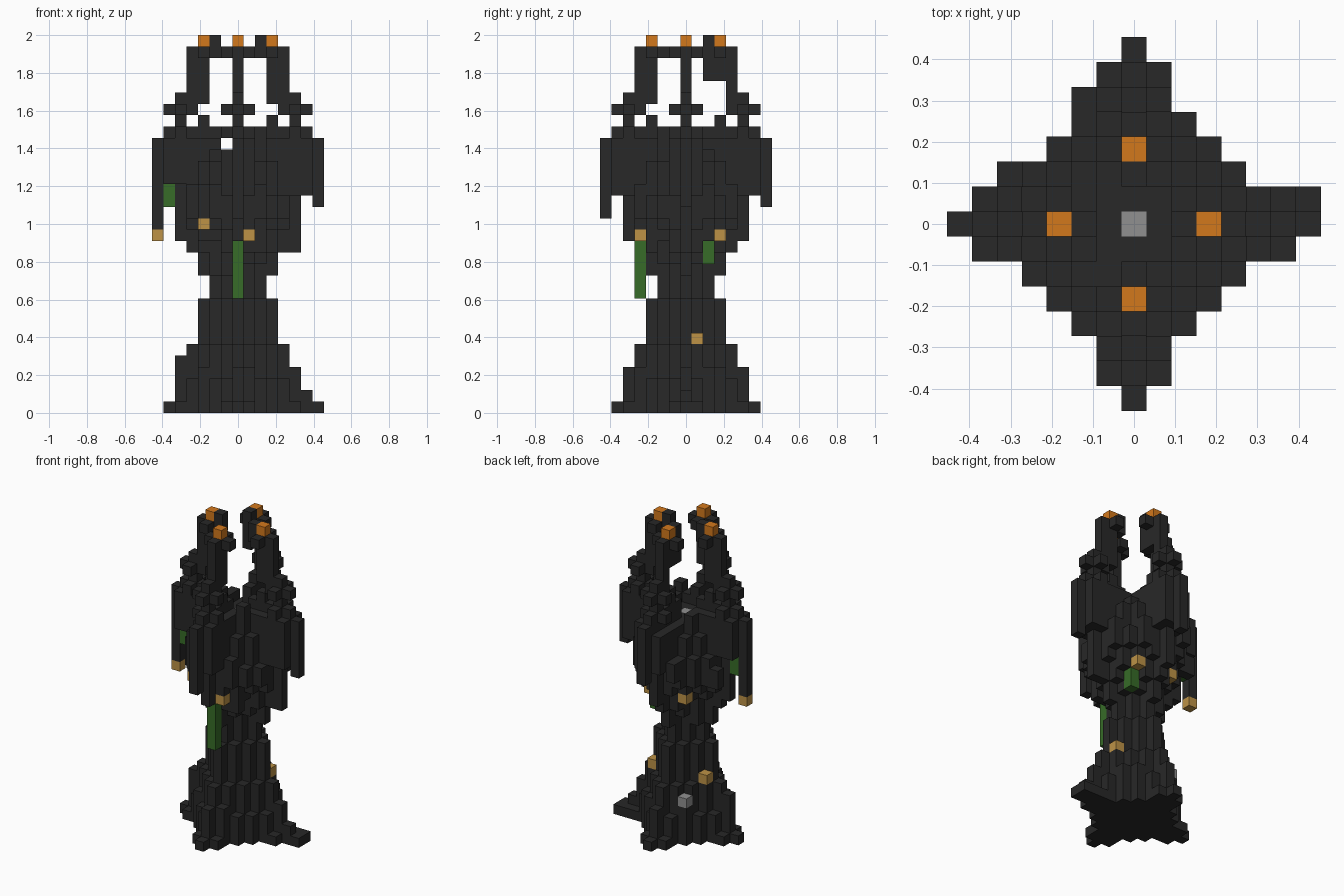
import bpy, bmesh, random
from mathutils import Vector

random.seed(4)
V = 2 / 33  # block size: the tower is 33 blocks tall

if "Cube" in bpy.data.objects:
    bpy.data.objects.remove(bpy.data.objects["Cube"])


def material(name, rgb):
    m = bpy.data.materials.new(name)
    m.use_nodes = True
    m.diffuse_color = (*rgb, 1)
    bsdf = next(n for n in m.node_tree.nodes if n.type == 'BSDF_PRINCIPLED')
    bsdf.inputs["Base Color"].default_value = (*rgb, 1)
    bsdf.inputs["Roughness"].default_value = 0.9
    return m


DARK = material("dark stone", (0.021, 0.021, 0.021))
GREEN = material("moss green", (0.038, 0.15, 0.021))
TAN = material("tan lamp", (0.51, 0.29, 0.062))
ORANGE = material("orange flame", (0.65, 0.19, 0.012))
GREY = material("grey stone", (0.28, 0.28, 0.28))

cells = {}  # (x, y, layer) -> part name
parts = {}  # part name -> material


def column(part, mat, x, y, low, high):
    parts[part] = mat
    for k in range(low, high):
        cells[x, y, k] = part


SKIRT_TOP = {3: 10, 4: 6, 5: 4, 6: 1}
LOBE_LOW = {3: 12, 4: 14, 5: 15, 6: 17}
LOBE_TOP = {3: 24, 4: 23, 5: 22, 6: 20}

# Diamond plan: flared skirt, narrow waist, hanging lobes between the fins
for x in range(-6, 7):
    for y in range(-6, 7):
        d, near = abs(x) + abs(y), min(abs(x), abs(y))
        if d > 6:
            continue
        ragged = 0 if near == 0 else random.randint(0, 1)
        if d < 3:
            column("core", DARK, x, y, 0, 23)
            continue
        if d < 6 or near < 2:
            column("skirt", DARK, x, y, 0, max(1, SKIRT_TOP[d] - (ragged if d > 4 else 0)))
        if d < 6 or near > 1:
            column("lobes", DARK, x, y, LOBE_LOW[d] + (ragged if d < 6 else 0),
                   LOBE_TOP[d] - (ragged if d > 5 else 0))
column("skirt", DARK, -5, 0, 4, 5)
column("lobes", DARK, -2, 5, 18, 20)
column("lobes", DARK, -5, 2, 17, 19)
column("lobes", DARK, 2, -3, 14, 16)
column("lobes", DARK, 5, 0, 14, 15)
column("lobes", DARK, 2, -2, 23, 25)
column("lobes", DARK, -2, 2, 23, 24)

# Four thick fins, each with a narrow tip, and the horns that rise from them
for dx, dy, tip_low in ((1, 0, 18), (-1, 0, 16), (0, 1, 18), (0, -1, 17)):
    def arm(r, side, low, high, part, mat=DARK):
        column(part, mat, dx * r - dy * side, dy * r + dx * side, low, high)
    for r in range(2, 7):
        arm(r, 0, 19, 25, "fins")
    for side in (-1, 1):
        for r in range(3, 7):
            arm(r, side, 20 if dx < 0 else 19, 24, "fins")
        arm(5, side, 24, 25, "fins")
        arm(5, side, 26, 27, "horns")
        arm(3, side, 31, 32, "horns")
    arm(7, 0, tip_low, 24, "fin_tips")
    arm(6, 0, 26, 27, "horns")
    arm(5, 0, 25, 28, "horns")
    arm(4, 0, 26, 32, "horns")
    arm(3, 0, 25, 26, "horns")
    arm(3, 0, 29 if dy > 0 else 27, 32, "horns")
    arm(2, 0, 29 if dy > 0 else 31, 32 if dy < 0 else 33, "horns")
    arm(3, 0, 32, 33, "flames", ORANGE)

# Foot step on the left
for y in (0, 1):
    column("foot_step", DARK, 7, y, 0, 1)
    column("foot_step", DARK, 6, y, 0, 2 - y)

# Slot across the bowl
for y in range(-7, 8):
    cells.pop((-1, y, 23), None)

# Lamps, hanging moss and grey stones
for x, y, k in ((-7, 0, 15), (-3, -3, 16), (1, -4, 15), (2, 3, 15),
                (-2, 3, 15), (3, 1, 6), (-3, 1, 6)):
    column("lamps", TAN, x, y, k, k + 1)
column("moss", GREEN, 0, -4, 10, 15)
column("moss", GREEN, 2, 2, 13, 15)
column("moss", GREEN, -6, 0, 18, 20)
column("grey_stones", GREY, 0, 0, 22, 23)
column("grey_stones", GREY, -2, 3, 4, 5)

# Build each part from the outward block faces only
AXES = (Vector((1, 0, 0)), Vector((0, 1, 0)), Vector((0, 0, 1)))
for part, mat in parts.items():
    bm = bmesh.new()
    for cell, owner in cells.items():
        if owner != part:
            continue
        centre = Vector(cell) + AXES[2] / 2
        for i, axis in enumerate(AXES):
            u, w = AXES[(i + 1) % 3], AXES[(i + 2) % 3]
            for s in (-1, 1):
                if tuple(int(c) for c in Vector(cell) + axis * s) in cells:
                    continue
                corners = [(a, b) for a, b in ((-1, -1), (1, -1), (1, 1), (-1, 1))][::s]
                bm.faces.new([bm.verts.new((centre + (axis * s + u * a + w * b) / 2) * V)
                              for a, b in corners])
    bmesh.ops.remove_doubles(bm, verts=bm.verts, dist=V / 100)
    bmesh.ops.dissolve_limit(bm, angle_limit=0.01, verts=bm.verts, edges=bm.edges)
    mesh = bpy.data.meshes.new(part)
    bm.to_mesh(mesh)
    bm.free()
    mesh.materials.append(mat)
    bpy.context.collection.objects.link(bpy.data.objects.new(part, mesh))
